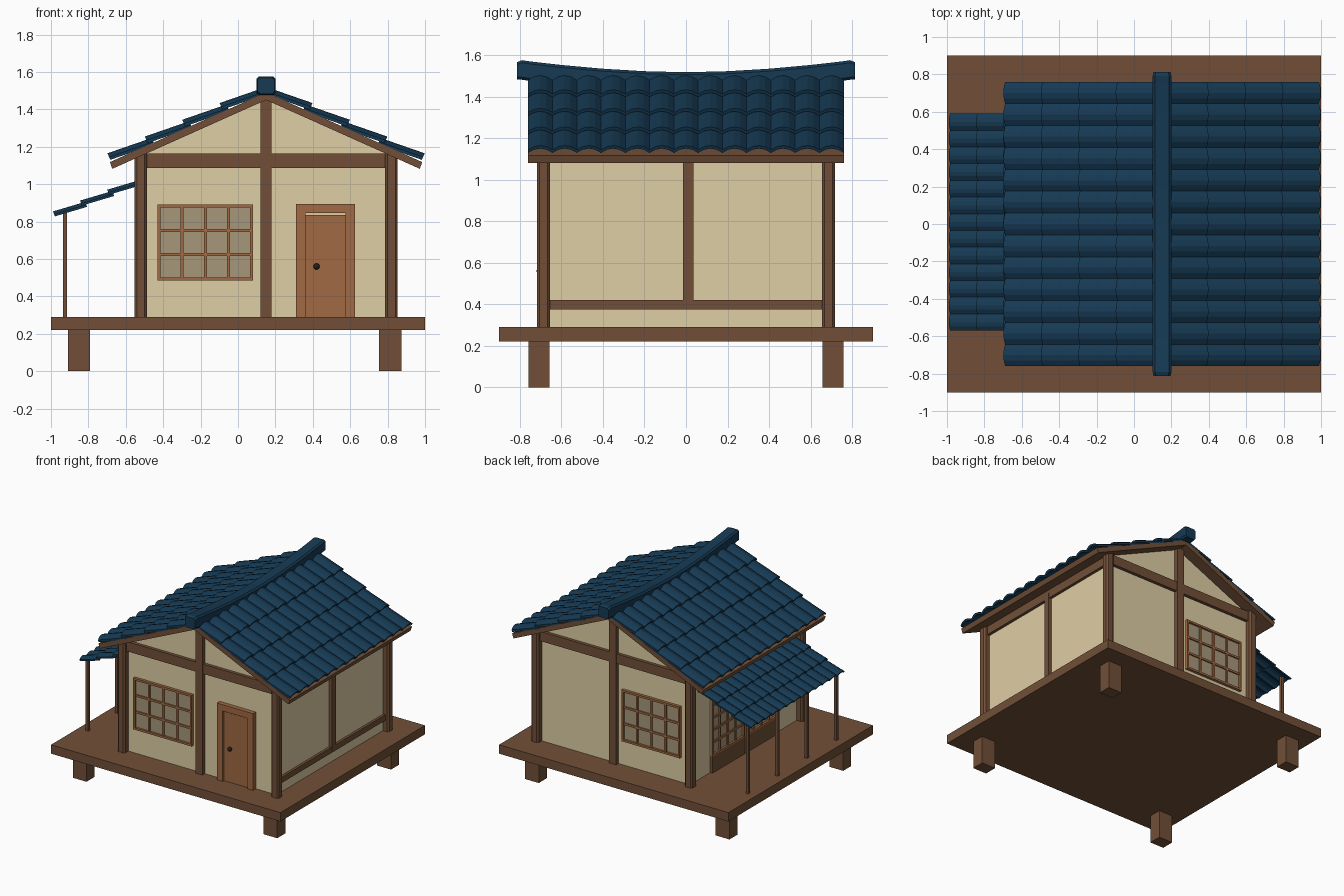
import bpy, bmesh, math
from mathutils import Matrix, Vector

if "Cube" in bpy.data.objects:
    bpy.data.objects.remove(bpy.data.objects["Cube"])

CX = 0.15            # centre line of the house
HW, WY = 0.655, 0.67  # wall half width and half depth


def mat(name, r, g, b):
    m = bpy.data.materials.new(name)
    m.diffuse_color = [(c / 255) ** 2.2 for c in (r, g, b)] + [1]
    m.use_nodes = True
    m.node_tree.nodes["Principled BSDF"].inputs["Base Color"].default_value = m.diffuse_color
    return m


WOOD = mat("dark_wood", 112, 80, 58)
DOOR = mat("door_wood", 158, 105, 68)
CREAM = mat("plaster", 222, 205, 163)
PAPER = mat("paper_pane", 165, 150, 122)
TILE = mat("blue_tile", 28, 60, 84)
IRON = mat("iron", 45, 38, 34)


def finish(name, bm, material):
    bmesh.ops.recalc_face_normals(bm, faces=bm.faces[:])
    me = bpy.data.meshes.new(name)
    bm.to_mesh(me)
    bm.free()
    me.materials.append(material)
    ob = bpy.data.objects.new(name, me)
    bpy.context.collection.objects.link(ob)
    return ob


def boxes(name, material, spans, bevel=0):
    """One object from boxes given as (x0, x1, y0, y1, z0, z1)."""
    bm = bmesh.new()
    for x0, x1, y0, y1, z0, z1 in spans:
        m = Matrix.Translation(((x0 + x1) / 2, (y0 + y1) / 2, (z0 + z1) / 2))
        m = m @ Matrix.Diagonal((abs(x1 - x0), abs(y1 - y0), z1 - z0, 1))
        bmesh.ops.create_cube(bm, size=1, matrix=m)
    if bevel:
        edges = [e for e in bm.edges if abs(e.verts[0].co.z - e.verts[1].co.z) > 0.1]
        bmesh.ops.bevel(bm, geom=edges, offset=bevel, segments=1, affect='EDGES')
    return finish(name, bm, material)


def loft(name, material, rings):
    """Skin a closed tube through rings of points, capped at both ends."""
    bm = bmesh.new()
    rs = [[bm.verts.new(p) for p in ring] for ring in rings]
    n = len(rs[0])
    for a, b in zip(rs, rs[1:]):
        for i in range(n):
            bm.faces.new((a[i], a[(i + 1) % n], b[(i + 1) % n], b[i]))
    bm.faces.new(rs[0])
    bm.faces.new(rs[-1])
    return finish(name, bm, material)


def prism(name, material, profile, hy):
    return loft(name, material, [[(x, y, z) for x, z in profile] for y in (-hy, hy)])


def on_wall(side, u0, u1, z0, z1, d):
    """Box standing out from a wall by d; u runs along the wall."""
    if side in ("front", "back"):
        s = -1 if side == "front" else 1
        return (u0, u1, s * (WY - 0.01), s * (WY + d), z0, z1)
    s = -1 if side == "left" else 1
    return (CX + s * (HW - 0.01), CX + s * (HW + d), u0, u1, z0, z1)


def lattice(name, side, u0, u1, z0, z1, cols, rows):
    """Paper pane with a frame and a grid of bars."""
    boxes(name + "_pane", PAPER, [on_wall(side, u0, u1, z0, z1, 0.006)])
    t, bars = 0.008, []
    for i in range(cols + 1):
        u = u0 + t + (u1 - u0 - 2 * t) * i / cols
        bars.append(on_wall(side, u - t, u + t, z0, z1, 0.022 if i in (0, cols) else 0.016))
    for j in range(rows + 1):
        z = z0 + t + (z1 - z0 - 2 * t) * j / rows
        bars.append(on_wall(side, u0, u1, z - t, z + t, 0.022 if j in (0, rows) else 0.016))
    boxes(name + "_bars", DOOR, bars)


def tile_roof(name, x, z, sx, angle, first, pitch, rows, y0, y1, cols, s=1.0):
    """Rows of arched, overlapping tiles running down from (x, z)."""
    bm = bmesh.new()
    down = Vector((sx * math.cos(angle), 0, -math.sin(angle)))
    up = Vector((sx * math.sin(angle), 0, math.cos(angle)))
    w, segs = (y1 - y0) / cols, 4
    for r in range(rows):
        low = (first + r * pitch) / math.cos(angle)
        top = max(low - pitch / math.cos(angle) - 0.03 * s, 0)
        for c in range(cols):
            yc = y0 + (c + 0.5) * w
            rings = []
            for u, lift in ((top, -0.008), (low, 0.014)):
                ring = []
                for base, order in ((0.016, range(segs + 1)), (0, range(segs, -1, -1))):
                    for i in order:
                        t = 2 * i / segs - 1
                        h = (lift + base + 0.022 * (1 - t * t)) * s
                        p = Vector((x, yc + t * w / 2, z)) + down * u + up * h
                        ring.append(bm.verts.new(p))
                rings.append(ring)
            a, b = rings
            n = len(a)
            for i in range(n):
                bm.faces.new((a[i], a[(i + 1) % n], b[(i + 1) % n], b[i]))
            for ring in rings:
                for i in range(segs):
                    bm.faces.new((ring[i], ring[i + 1], ring[n - 2 - i], ring[n - 1 - i]))
    return finish(name, bm, TILE)


# Deck and its feet
boxes("deck", WOOD, [(-1, 1, -0.9, 0.9, 0.22, 0.29)])
boxes("deck_feet", WOOD, [(x, x + 0.12, y - 0.05, y + 0.05, 0, 0.23)
                          for x in (-0.91, 0.753) for y in (-0.708, 0.708)])

# Plaster body with gables
prism("walls", CREAM, [(CX - HW, 0.28), (CX + HW, 0.28), (CX + HW, 1.16),
                       (CX, 1.46), (CX - HW, 1.16)], WY)

# Timber frame
boxes("corner_posts", WOOD, [(CX + sx * 0.67 - 0.033, CX + sx * 0.67 + 0.033,
                              sy * 0.687 - 0.031, sy * 0.687 + 0.031, 0.28, 1.163)
                             for sx in (-1, 1) for sy in (-1, 1)], bevel=0.012)
for side in ("front", "back"):
    boxes(side + "_king_post", WOOD, [on_wall(side, CX - 0.03, CX + 0.03, 0.28, 1.455, 0.03)])
    boxes(side + "_tie_beam", WOOD, [on_wall(side, CX - 0.66, CX + 0.66, 1.087, 1.163, 0.025)])
for side in ("left", "right"):
    boxes(side + "_top_beam", WOOD, [on_wall(side, -0.68, 0.68, 1.08, 1.15, 0.022)])
boxes("right_wall_rail", WOOD, [on_wall("right", -0.67, 0.67, 0.375, 0.42, 0.02)])
boxes("right_wall_post", WOOD, [on_wall("right", -0.015, 0.035, 0.40, 1.12, 0.025)])

# Windows on front and back
lattice("front_window", "front", -0.43, 0.08, 0.485, 0.89, 4, 3)
lattice("back_window", "back", -0.43, 0.08, 0.485, 0.89, 4, 3)

# Sliding screens under the awning
for tag, u0, u1 in (("near", -0.40, 0.005), ("far", 0.015, 0.42)):
    lattice("screen_" + tag, "left", u0, u1, 0.42, 0.92, 4, 5)
    boxes("screen_panel_" + tag, WOOD, [on_wall("left", u0, u1, 0.28, 0.42, 0.02)])
boxes("screen_header", WOOD, [on_wall("left", -0.42, 0.44, 0.92, 0.96, 0.025)])

# Front door
boxes("door_frame", DOOR, [on_wall("front", 0.31, 0.36, 0.28, 0.895, 0.035),
                           on_wall("front", 0.575, 0.625, 0.28, 0.895, 0.035),
                           on_wall("front", 0.31, 0.625, 0.845, 0.895, 0.035)])
boxes("door_leaf", DOOR, [on_wall("front", 0.36, 0.575, 0.285, 0.835, 0.018)])
bm = bmesh.new()
bmesh.ops.create_uvsphere(bm, u_segments=12, v_segments=8, radius=0.017,
                          matrix=Matrix.Translation((0.42, -WY - 0.033, 0.56)))
finish("door_knob", bm, IRON)

# Roof boards
right = [(0, 1.45), (0.822, 1.082), (0.835, 1.118), (0, 1.49)]
prism("roof_boards", WOOD, [(CX + x, z) for x, z in right]
      + [(CX - x, z) for x, z in right[2:0:-1]], 0.76)

# Roof tiles on both slopes
pitch = math.atan(0.448)
for tag, sx in (("left", -1), ("right", 1)):
    tile_roof(tag + "_roof_tiles", CX, 1.488, sx, pitch, 0.227, 0.2, 4, -0.76, 0.76, 13)

# Curved ridge cap
half = [(0, 1.518, 1), (0.2, 1.523, 1), (0.4, 1.535, 1), (0.6, 1.553, 1),
        (0.75, 1.57, 1), (0.79, 1.576, 1), (0.813, 1.572, 0.9)]
rings = []
for y, top, k in [(-y, t, k) for y, t, k in half[:0:-1]] + half:
    w, h, c, zc = 0.05 * k, 0.047 * k, 0.012, top - 0.047
    rings.append([(CX + px, y, zc + pz) for px, pz in (
        (-w, -h + c), (-w + c, -h), (w - c, -h), (w, -h + c),
        (w, h - c), (w - c, h), (-w + c, h), (-w, h - c))])
loft("ridge_cap", TILE, rings)

# Side awning and its thin posts
tile_roof("awning_tiles", -0.50, 1.008, -1, math.atan(0.4), 0.185, 0.145, 3,
          -0.57, 0.59, 13, 0.75)
boxes("awning_posts", WOOD, [(-0.936, -0.914, y - 0.011, y + 0.011, 0.28, 0.845)
                             for y in (-0.55, -0.183, 0.183, 0.55)])
